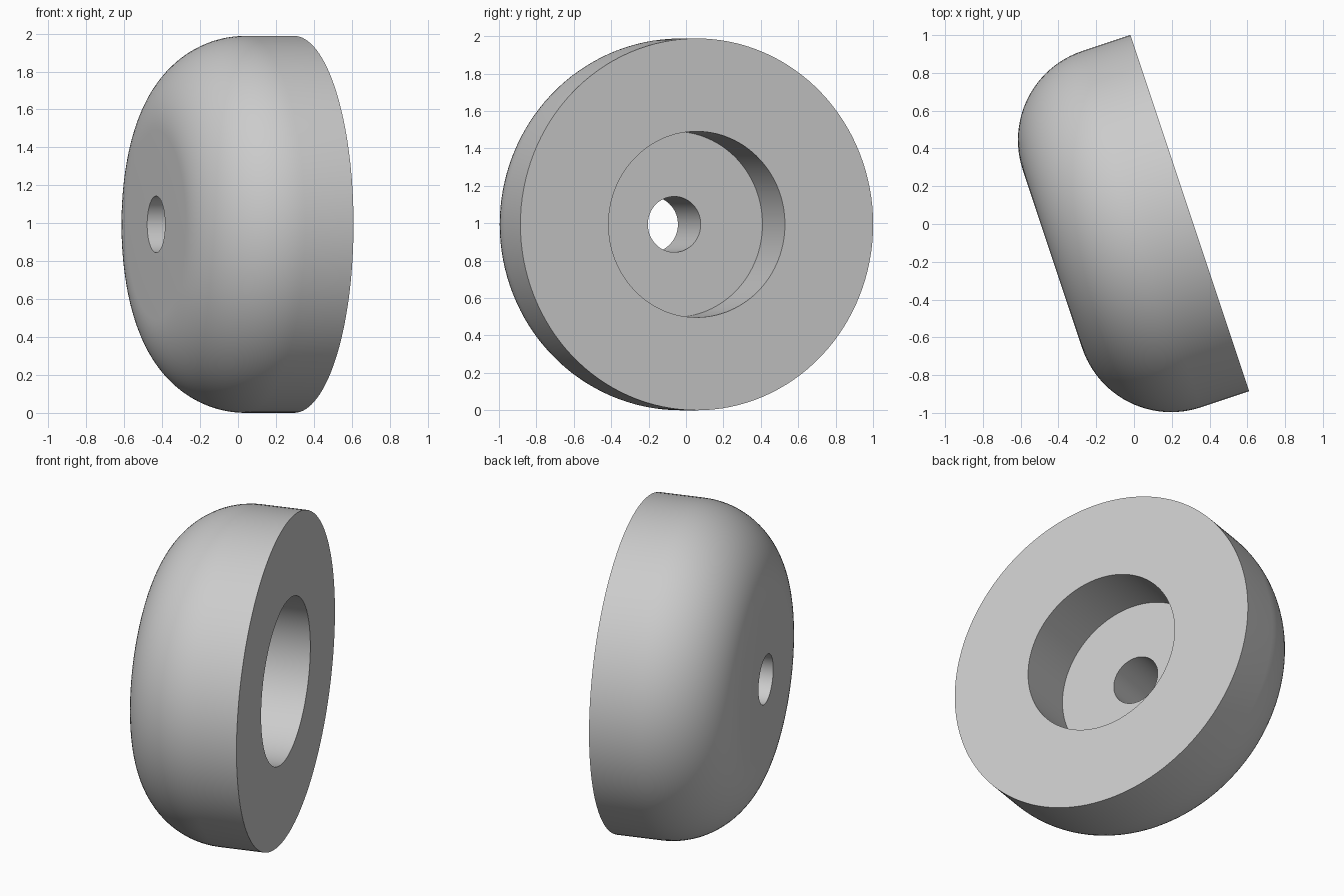
import bpy, bmesh, math
from mathutils import Matrix, Vector

cube = bpy.data.objects.get("Cube")
if cube:
    bpy.data.objects.remove(cube, do_unlink=True)

# Dimensions, measured along and around the disc axis
R, FILLET = 0.994, 0.497
BORE_R, HOLE_R = 0.497, 0.149
FRONT, BACK, FLOOR = 0.298, -0.468, -0.082
TILT = math.atan(1 / 3)
SEGMENTS, STEPS = 128, 24

# Half section as (along axis, radius): hole, counterbore, flat face, rounded back
section = [(BACK, HOLE_R), (FLOOR, HOLE_R), (FLOOR, BORE_R), (FRONT, BORE_R), (FRONT, R)]
for i in range(STEPS + 1):
    a = math.pi / 2 * i / STEPS
    section.append((BACK + FILLET * (1 - math.sin(a)), R - FILLET * (1 - math.cos(a))))

# Revolve the closed section about the x axis
bm = bmesh.new()
verts = [bm.verts.new((t, 0, r)) for t, r in section]
edges = [bm.edges.new((verts[i - 1], verts[i])) for i in range(len(verts))]
bmesh.ops.spin(bm, geom=verts + edges, cent=(0, 0, 0), axis=(1, 0, 0),
               angle=math.tau, steps=SEGMENTS, use_merge=True)
bmesh.ops.remove_doubles(bm, verts=bm.verts, dist=1e-5)
bmesh.ops.recalc_face_normals(bm, faces=bm.faces)

# Turn the axis and set the disc on the ground
turn = Matrix.Rotation(TILT, 4, "Z")
offset = turn @ Vector((0, -0.0386, 0))
bm.transform(Matrix.Translation(offset + Vector((0, 0, R))) @ turn)

mesh = bpy.data.meshes.new("rounded_foot")
bm.to_mesh(mesh)
bm.free()
foot = bpy.data.objects.new("rounded_foot", mesh)
bpy.context.collection.objects.link(foot)

# Plain grey
grey = bpy.data.materials.new("light_grey")
grey.use_nodes = True
colour = (0.6, 0.6, 0.6, 1)
grey.diffuse_color = colour
grey.node_tree.nodes["Principled BSDF"].inputs["Base Color"].default_value = colour
mesh.materials.append(grey)

# Smooth curves, sharp rims
bpy.ops.object.select_all(action="DESELECT")
foot.select_set(True)
bpy.context.view_layer.objects.active = foot
bpy.ops.object.shade_smooth_by_angle(angle=math.radians(30))
